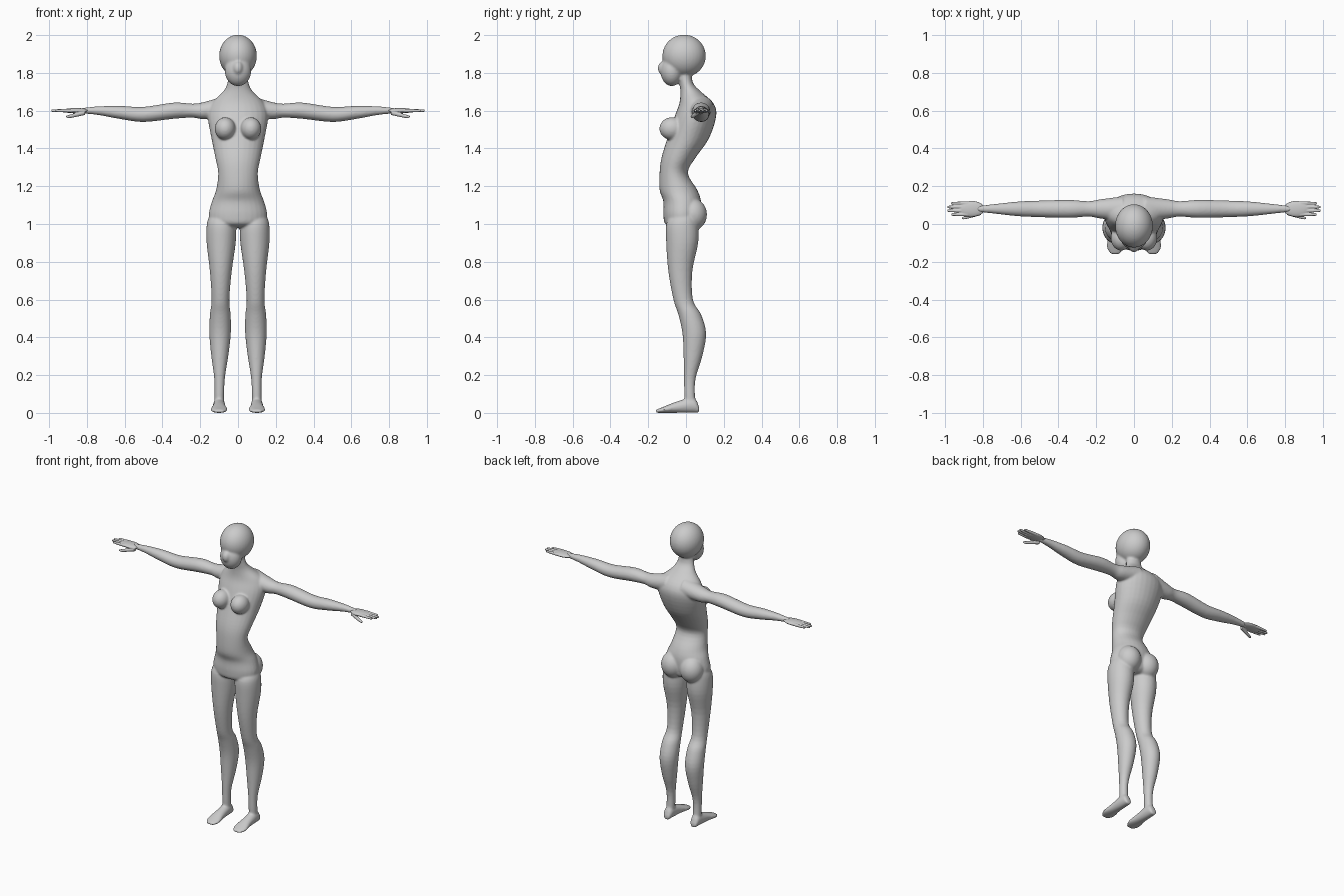
import bpy
import bmesh
import math
from mathutils import Matrix, Vector

cube = bpy.data.objects.get("Cube")
if cube:
    bpy.data.objects.remove(cube, do_unlink=True)

# One plain material
grey = bpy.data.materials.new("plain_grey")
grey.use_nodes = True
colour = (0.6, 0.6, 0.6, 1)
grey.diffuse_color = colour
for node in grey.node_tree.nodes:
    if node.type == "BSDF_PRINCIPLED":
        node.inputs["Base Color"].default_value = colour


def refine(rows, steps=4):
    """Smooth the stations with a Catmull-Rom spline."""
    rows = [Vector(row) for row in rows]
    padded = [rows[0]] + rows + [rows[-1]]
    result = []
    for before, start, end, after in zip(padded, padded[1:], padded[2:], padded[3:]):
        for step in range(steps):
            t = step / steps
            bend = 2 * before - 5 * start + 4 * end - after
            twist = 3 * (start - end) + after - before
            result.append(start + t / 2 * (end - before + t * (bend + t * twist)))
    return result + [rows[-1]]


def tube(bm, axis, rows, side=1, sides=28):
    """Closed tube along an axis; each row is x, y, z and two half widths."""
    across, along = {"x": ("y", "z"), "y": ("x", "z"), "z": ("x", "y")}[axis]
    rings = []
    for x, y, z, wide, deep in refine(rows):
        ring = []
        for i in range(sides):
            angle = math.tau * i / sides
            point = Vector((x, y, z))
            setattr(point, across, getattr(point, across) + wide * math.cos(angle))
            setattr(point, along, getattr(point, along) + deep * math.sin(angle))
            point.x *= side
            ring.append(bm.verts.new(point))
        rings.append(ring)
    for low, high in zip(rings, rings[1:]):
        for i in range(sides):
            j = (i + 1) % sides
            bm.faces.new((low[i], low[j], high[j], high[i]))
    bm.faces.new(rings[0])
    bm.faces.new(rings[-1])


def blob(bm, centre, radii):
    place = Matrix.Translation(centre) @ Matrix.Diagonal((*radii, 1))
    bmesh.ops.create_uvsphere(bm, u_segments=32, v_segments=20, radius=1, matrix=place)


def finish(bm, name, voxel, rounds):
    """Fuse the overlapping volumes into one smooth skin."""
    bmesh.ops.recalc_face_normals(bm, faces=bm.faces)
    mesh = bpy.data.meshes.new(name)
    bm.to_mesh(mesh)
    bm.free()
    mesh.materials.append(grey)
    mesh.shade_smooth()
    obj = bpy.data.objects.new(name, mesh)
    bpy.context.collection.objects.link(obj)
    fuse = obj.modifiers.new("fuse", "REMESH")
    fuse.mode = "VOXEL"
    fuse.voxel_size = voxel
    fuse.use_smooth_shade = True
    soften = obj.modifiers.new("soften", "SMOOTH")
    soften.factor = 0.5
    soften.iterations = rounds


# Profiles: height, depth position, half width, half depth
torso = [(.98, -.01, .08, .05), (1, -.02, .14, .09), (1.05, -.02, .155, .1),
         (1.12, -.02, .138, .1), (1.18, -.04, .116, .1), (1.27, -.065, .105, .075),
         (1.35, -.04, .12, .09), (1.45, .01, .14, .11), (1.57, .05, .16, .11),
         (1.64, .055, .14, .09), (1.7, .025, .08, .055), (1.75, 0, .055, .036),
         (1.83, -.01, .045, .04)]

# Outward position, height, radius
arm = [(.06, 1.62, .06), (.18, 1.6, .046), (.24, 1.6, .037), (.34, 1.6, .043),
       (.5, 1.58, .04), (.62, 1.59, .035), (.74, 1.6, .023), (.83, 1.6, .014)]

# Height, depth position, radius
leg = [(1.05, -.01, .06), (1, -.02, .077), (.9, -.02, .077), (.75, -.03, .058),
       (.6, -.015, .047), (.52, .02, .055), (.42, .044, .057), (.3, .037, .045),
       (.18, .02, .028), (.08, .02, .026), (.02, .03, .026)]

# Depth position, half width, half height
foot = [(.07, .02, .015), (.04, .03, .04), (-.05, .035, .03),
        (-.12, .045, .016), (-.16, .025, .008)]

body = bmesh.new()
tube(body, "z", [(0, y, z, wide, deep) for z, y, wide, deep in torso])

# Skull, jaw and face ridge
blob(body, (0, -.01, 1.89), (.1, .115, .112))
blob(body, (0, -.075, 1.81), (.07, .06, .08))
blob(body, (0, -.11, 1.825), (.03, .04, .04))

for side in (1, -1):
    # Chest and seat
    blob(body, (side * .068, -.075, 1.505), (.055, .066, .06))
    blob(body, (side * .07, .035, 1.05), (.075, .076, .085))
    # Limbs, the legs leaning slightly outward toward the ground
    tube(body, "x", [(x, .08, z, r * 1.1, r) for x, z, r in arm], side)
    tube(body, "z", [(.1 - z * .012, y, z, r, r * 1.1) for z, y, r in leg], side)
    tube(body, "y", [(.1, y, tall, wide, tall) for y, wide, tall in foot], side)

finish(body, "body", 0.006, 8)

for side, label in ((1, "left"), (-1, "right")):
    hand = bmesh.new()
    # Palm
    blob(hand, (side * .86, .08, 1.6), (.07, .042, .014))
    # Fingers, the middle two longest
    for i in range(4):
        y = .05 + .02 * i
        tip = .99 - .01 * (i - 1.5) ** 2
        tube(hand, "x", [(.88, y, 1.6, .01, .01), (tip - .01, y, 1.6, .007, .007),
                         (tip, y, 1.6, .004, .004)], side)
    # Thumb
    thumb = [(.81, .06, 1.59, .013), (.89, .035, 1.57, .009), (.91, .03, 1.57, .004)]
    tube(hand, "x", [(x, y, z, r, r) for x, y, z, r in thumb], side)
    finish(hand, label + "_hand", 0.003, 2)
